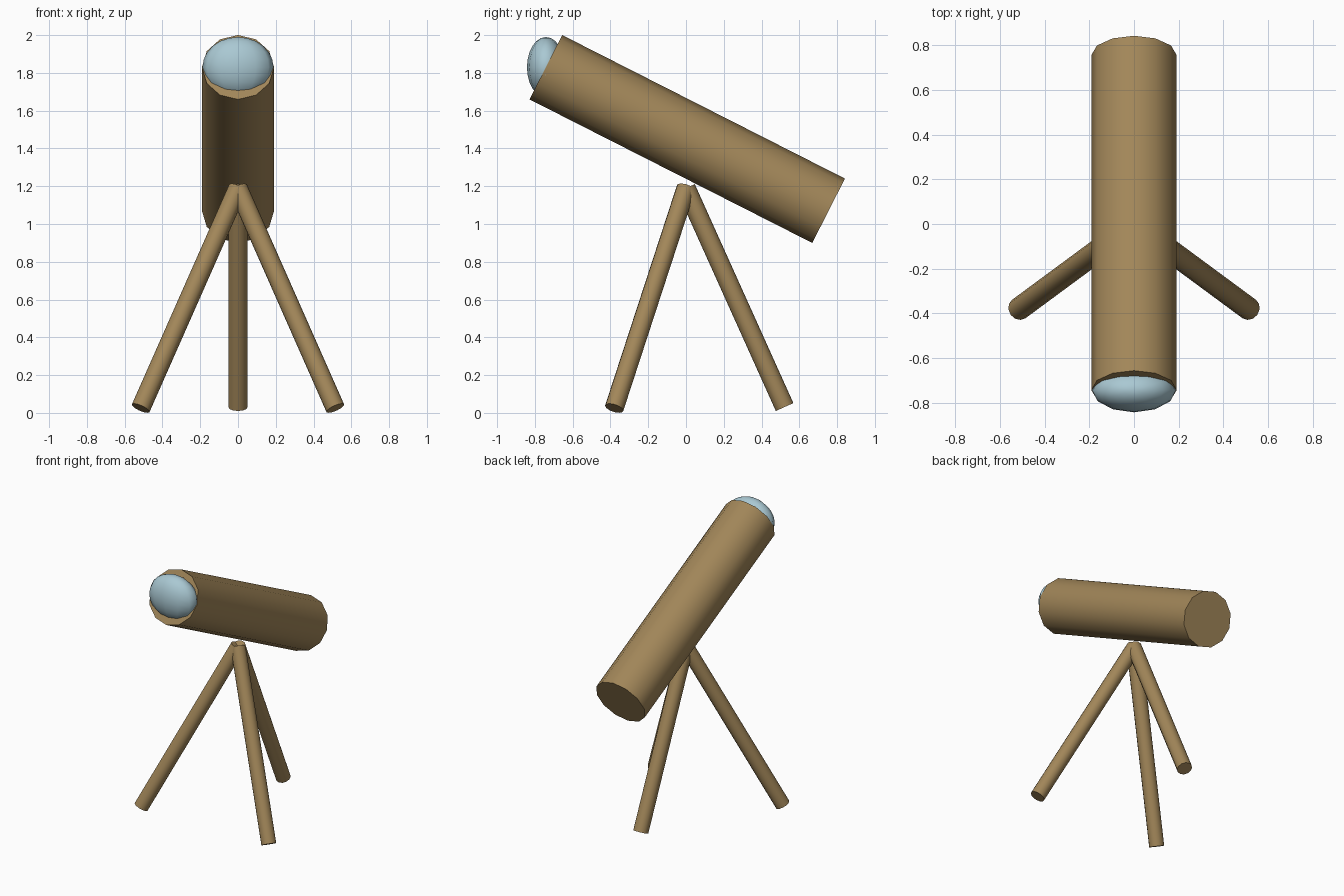
import bpy
from math import radians
from mathutils import Vector

if "Cube" in bpy.data.objects:
    bpy.data.objects.remove(bpy.data.objects["Cube"])


def material(name, rgb):
    mat = bpy.data.materials.new(name)
    mat.diffuse_color = (*rgb, 1.0)
    mat.use_nodes = True
    mat.node_tree.nodes["Principled BSDF"].inputs["Base Color"].default_value = mat.diffuse_color
    return mat


def finish(name, mat, angle):
    obj = bpy.context.object
    obj.name = name
    obj.data.name = name
    obj.data.materials.append(mat)
    bpy.ops.object.shade_smooth_by_angle(angle=radians(angle))
    return obj


def rod(name, start, end, radius, mat, sides=12):
    """Capped cylinder running from start to end."""
    a, b = Vector(start), Vector(end)
    rotation = (b - a).to_track_quat('Z', 'Y').to_euler()
    bpy.ops.mesh.primitive_cylinder_add(
        vertices=sides, radius=radius, depth=(b - a).length,
        location=(a + b) / 2, rotation=rotation)
    return finish(name, mat, 40)


wood = material("tan", (0.36, 0.24, 0.10))
glass = material("pale_blue", (0.40, 0.58, 0.65))

# Tilted telescope tube, high end at the front
rod("tube", (0, -0.742, 1.83), (0, 0.755, 1.07), 0.191, wood)

# Bulging lens at the front end, upright flattened ball
bpy.ops.mesh.primitive_uv_sphere_add(
    segments=12, ring_count=12, radius=1, location=(0, -0.742, 1.83))
lens = bpy.context.object
lens.scale = (0.188, 0.1, 0.16)
bpy.ops.object.transform_apply(location=False, rotation=False, scale=True)
finish("lens", glass, 80)

# Tripod legs meeting under the tube
apex = (0, 0, 1.19)
for name, foot in (("front_left_leg", (-0.515, -0.38, 0.025)),
                   ("front_right_leg", (0.515, -0.38, 0.025)),
                   ("back_leg", (0, 0.522, 0.031))):
    rod(name, apex, foot, 0.051, wood)
